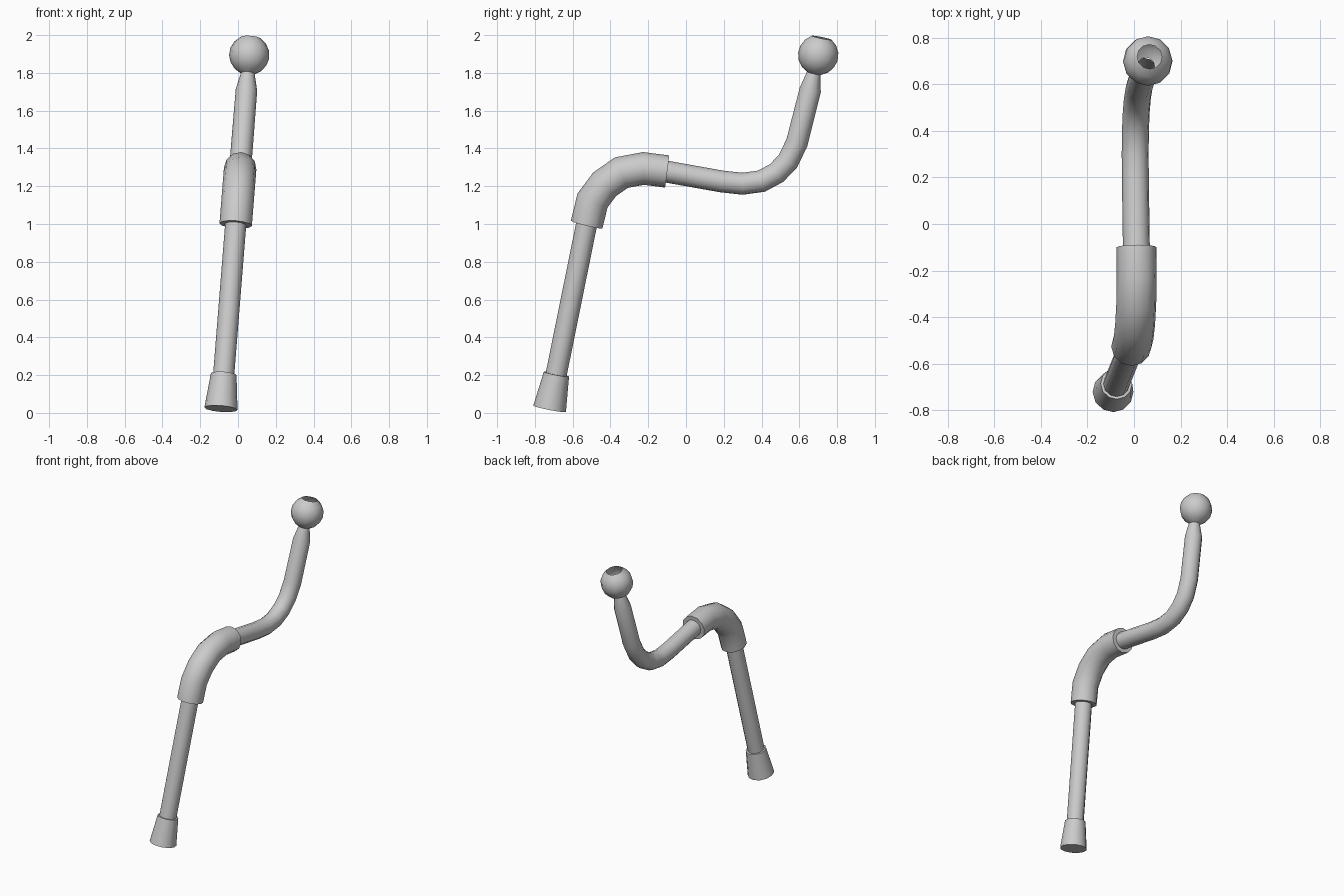
import bpy, bmesh, math
from mathutils import Vector

if "Cube" in bpy.data.objects:
    bpy.data.objects.remove(bpy.data.objects["Cube"])

SIDES = 12
LEAN = 0.08                                  # the whole planar path leans towards +x
NORMAL = Vector((1, 0, -LEAN)).normalized()


def place(y, z):
    return Vector((LEAN * (z - 1.15), y, z))


def tube(name, points, cap_start=False, cap_end=False, angle=40):
    """Sweep a ring along (y, z, radius) points lying in the leaning plane."""
    path = [place(y, z) for y, z, r in points]
    bm = bmesh.new()
    rings = []
    for i, p in enumerate(path):
        before = (p - path[max(i - 1, 0)]).normalized()
        after = (path[min(i + 1, len(path) - 1)] - p).normalized()
        tangent = (before + after).normalized()
        side = tangent.cross(NORMAL).normalized()
        mitre = 1 / max(0.5, tangent.dot(after if i == 0 else before))
        r = points[i][2]
        rings.append([bm.verts.new(p + r * (math.cos(a) * NORMAL + mitre * math.sin(a) * side))
                      for a in (2 * math.pi * k / SIDES for k in range(SIDES))])
    for a, b in zip(rings, rings[1:]):
        for k in range(SIDES):
            n = (k + 1) % SIDES
            bm.faces.new((a[k], a[n], b[n], b[k]))
    if cap_start:
        bm.faces.new(rings[0])
    if cap_end:
        bm.faces.new(rings[-1])
    bmesh.ops.recalc_face_normals(bm, faces=bm.faces)
    mesh = bpy.data.meshes.new(name)
    bm.to_mesh(mesh)
    bm.free()
    obj = bpy.data.objects.new(name, mesh)
    bpy.context.collection.objects.link(obj)
    bpy.ops.object.select_all(action='DESELECT')
    bpy.context.view_layer.objects.active = obj
    obj.select_set(True)
    bpy.ops.object.shade_smooth_by_angle(angle=math.radians(angle))
    return obj


# Flared foot and straight lower rod
tube("foot", [(-0.722, 0.022, 0.088), (-0.686, 0.205, 0.068)], True, True)
tube("lower_rod", [(-0.69, 0.19, 0.056), (-0.52, 1.03, 0.056)])

# Thick bent sleeve
sleeve = [(-0.526, 0.997), (-0.495, 1.124), (-0.431, 1.21),
          (-0.342, 1.272), (-0.225, 1.294), (-0.10, 1.278)]
tube("bent_sleeve", [(y, z, 0.086) for y, z in sleeve], True, True)

# Bent upper rod, tapering into a neck
rod = [(-0.13, 1.282), (0.19, 1.225), (0.30, 1.213), (0.40, 1.227),
       (0.48, 1.27), (0.54, 1.333), (0.587, 1.43)]
tube("upper_rod", [(y, z, 0.058) for y, z in rod]
     + [(0.658, 1.71, 0.057), (0.676, 1.80, 0.036)])

# Hollow ball, open at the top and into the neck
c, d, R = Vector((0.70, 1.895)), Vector((0.2, 0.98)), 0.107
ball = []
for i in range(7):
    a = math.radians(160 - 130 * i / 6)
    p = c + d * R * math.cos(a)
    ball.append((p.x, p.y, R * math.sin(a)))
tube("hollow_ball", ball)
